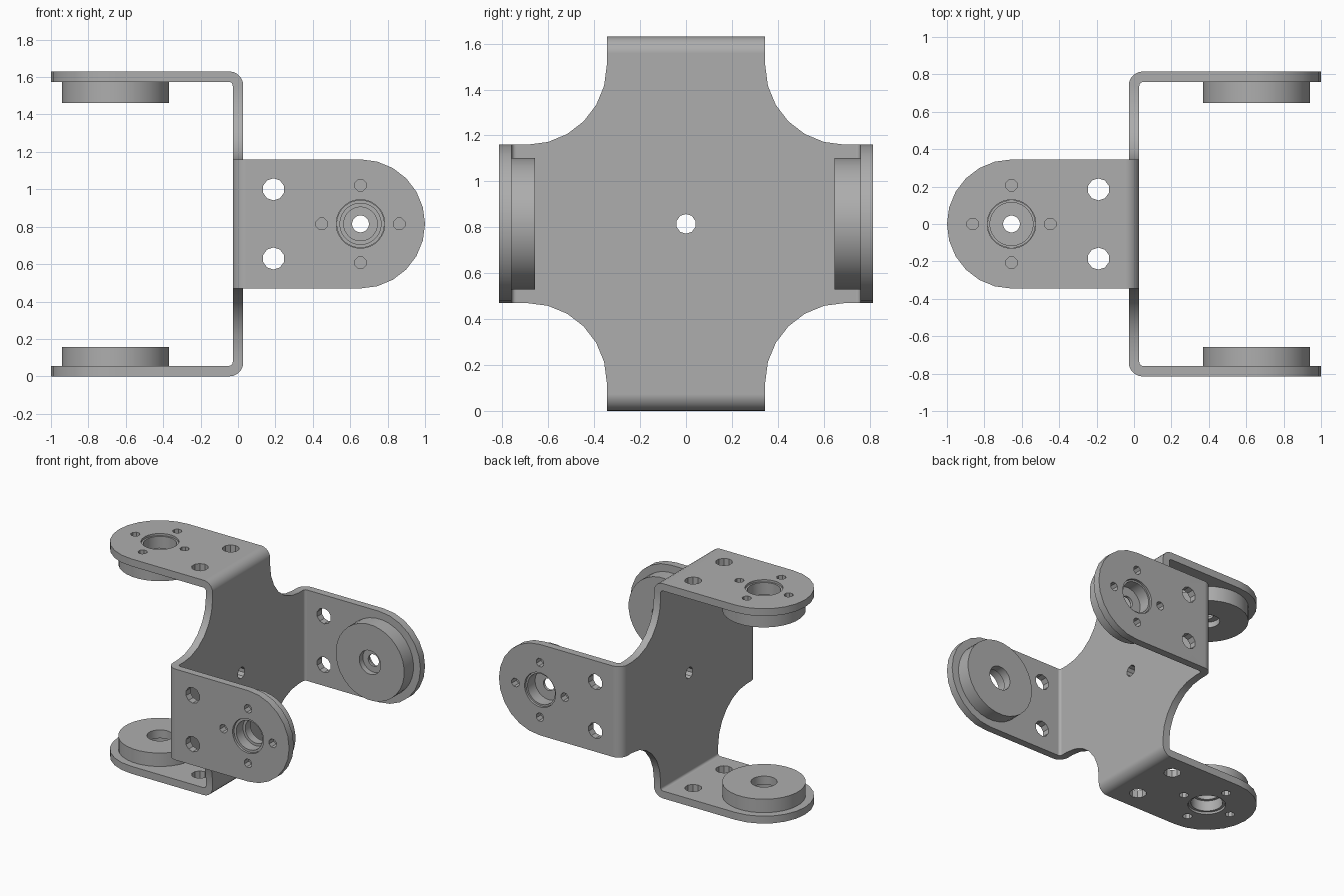
import bpy, bmesh
from math import sin, cos, pi
from mathutils import Vector

MID = 0.815        # height of the bracket centre, and its half size
THICK = 0.056      # sheet thickness
HALF_W = 0.345     # half width of every arm
BEND = 0.047       # middle radius of the folds
FOLD = 0.74        # distance from the centre to the folds
PIVOT = 0.655      # reach of the pivot axis along a flange

if "Cube" in bpy.data.objects:
    bpy.data.objects.remove(bpy.data.objects["Cube"], do_unlink=True)

grey = bpy.data.materials.new("metal_grey")
grey.use_nodes = True
grey.diffuse_color = (0.42, 0.42, 0.42, 1)
grey.node_tree.nodes["Principled BSDF"].inputs["Base Color"].default_value = grey.diffuse_color


# Frames for the four flanges: a = reach, h = distance from centre, w = across
def upright(side):
    return lambda a, h, w: Vector((-a, w, MID + side * h))


def sideways(side):
    return lambda a, h, w: Vector((a, side * h, MID + w))


def through_plate(a, h, w):
    return Vector((h, a, MID + w))


ARMS = {"top": upright(1), "bottom": upright(-1),
        "left": sideways(1), "right": sideways(-1)}


def face(bm, points):
    bm.faces.new([bm.verts.new(p) for p in points])


def lathe(bm, place, a0, w0, profile, n, closed=False):
    """Turn a (radius, h) profile about the h axis at (a0, w0)."""
    rings = []
    for r, h in profile:
        angles = [2 * pi * (i + 0.5) / n for i in range(n)]
        rings.append([bm.verts.new(place(a0 + r * cos(t), h, w0 + r * sin(t))) for t in angles])
    pairs = list(zip(rings, rings[1:]))
    if closed:
        pairs.append((rings[-1], rings[0]))
    else:
        bm.faces.new(rings[0])
        bm.faces.new(rings[-1])
    for lo, hi in pairs:
        for i in range(n):
            j = (i + 1) % n
            bm.faces.new((lo[i], lo[j], hi[j], hi[i]))


def finish(bm, name):
    bmesh.ops.remove_doubles(bm, verts=bm.verts, dist=0.0001)
    bmesh.ops.recalc_face_normals(bm, faces=bm.faces)
    mesh = bpy.data.meshes.new(name)
    bm.to_mesh(mesh)
    bm.free()
    mesh.materials.append(grey)
    obj = bpy.data.objects.new(name, mesh)
    bpy.context.collection.objects.link(obj)
    return obj


def activate(obj):
    bpy.ops.object.select_all(action='DESELECT')
    obj.select_set(True)
    bpy.context.view_layer.objects.active = obj


def smooth(obj):
    activate(obj)
    bpy.ops.object.shade_smooth_by_angle(angle=pi / 6)
    weighted = obj.modifiers.new("even_shading", 'WEIGHTED_NORMAL')
    weighted.keep_sharp = True


# Folded sheet: cross-shaped plate with scooped corners
bm = bmesh.new()
scoop = 2 * HALF_W
quarter = [(HALF_W, FOLD)]
for i in range(7):
    t = pi / 2 * i / 6
    quarter.append((scoop - HALF_W * cos(t), scoop - HALF_W * sin(t)))
quarter.append((FOLD, HALF_W))
outline = []
for turn in range(4):
    outline += quarter
    quarter = [(z, -y) for y, z in quarter]
face(bm, [Vector((0, y, MID + z)) for y, z in outline])

# Folds and round-ended flanges
for place in ARMS.values():
    arc = [(BEND * (1 - cos(t)), FOLD + BEND * sin(t)) for t in [pi / 2 * i / 5 for i in range(6)]]
    for (a1, h1), (a2, h2) in zip(arc, arc[1:]):
        face(bm, [place(a1, h1, -HALF_W), place(a2, h2, -HALF_W),
                  place(a2, h2, HALF_W), place(a1, h1, HALF_W)])
    h = FOLD + BEND
    end = [-pi / 2 + pi * i / 12 for i in range(13)]
    face(bm, [place(BEND, h, HALF_W), place(BEND, h, -HALF_W)]
         + [place(PIVOT + HALF_W * cos(t), h, HALF_W * sin(t)) for t in end])
bracket = finish(bm, "folded_bracket")
activate(bracket)
solid = bracket.modifiers.new("thickness", 'SOLIDIFY')
solid.thickness = THICK
solid.offset = 0
solid.use_even_offset = True
bpy.ops.object.modifier_apply(modifier=solid.name)

# Holes: pivot bore, four screws and two cable holes per flange, one centre hole
bm = bmesh.new()
span = (0.70, 0.87)
for place in ARMS.values():
    holes = [(PIVOT, 0, 0.13, 32)]
    holes += [(PIVOT + 0.207 * cos(k * pi / 2), 0.207 * sin(k * pi / 2), 0.033, 8) for k in range(4)]
    holes += [(0.19, w, 0.059, 10) for w in (-0.185, 0.185)]
    for a, w, r, n in holes:
        lathe(bm, place, a, w, [(r, h) for h in span], n)
lathe(bm, through_plate, 0, 0, [(0.043, -0.1), (0.043, 0.1)], 10)
cutter = finish(bm, "hole_cutter")
cutter.hide_render = True
activate(bracket)
cut = bracket.modifiers.new("holes", 'BOOLEAN')
cut.operation = 'DIFFERENCE'
cut.solver = 'EXACT'
cut.object = cutter
bpy.ops.object.modifier_apply(modifier=cut.name)
bpy.data.objects.remove(cutter, do_unlink=True)
smooth(bracket)

# Pivot discs: drive discs have an inner web, idler discs are open
COLLAR = [(0.80, 0.128), (0.759, 0.128), (0.759, 0.2875)]
DRIVE = [(0.647, 0.2875), (0.647, 0.09), (0.69, 0.09), (0.69, 0.045),
         (0.71, 0.045), (0.71, 0.115), (0.80, 0.115)]
IDLER = [(0.657, 0.2875), (0.657, 0.09), (0.72, 0.09), (0.72, 0.11), (0.80, 0.11)]
for name, place in ARMS.items():
    bore = DRIVE if name in ("top", "left") else IDLER
    bm = bmesh.new()
    lathe(bm, place, PIVOT, 0, [(r, h) for h, r in COLLAR + bore], 32, closed=True)
    smooth(finish(bm, name + "_pivot_disc"))
